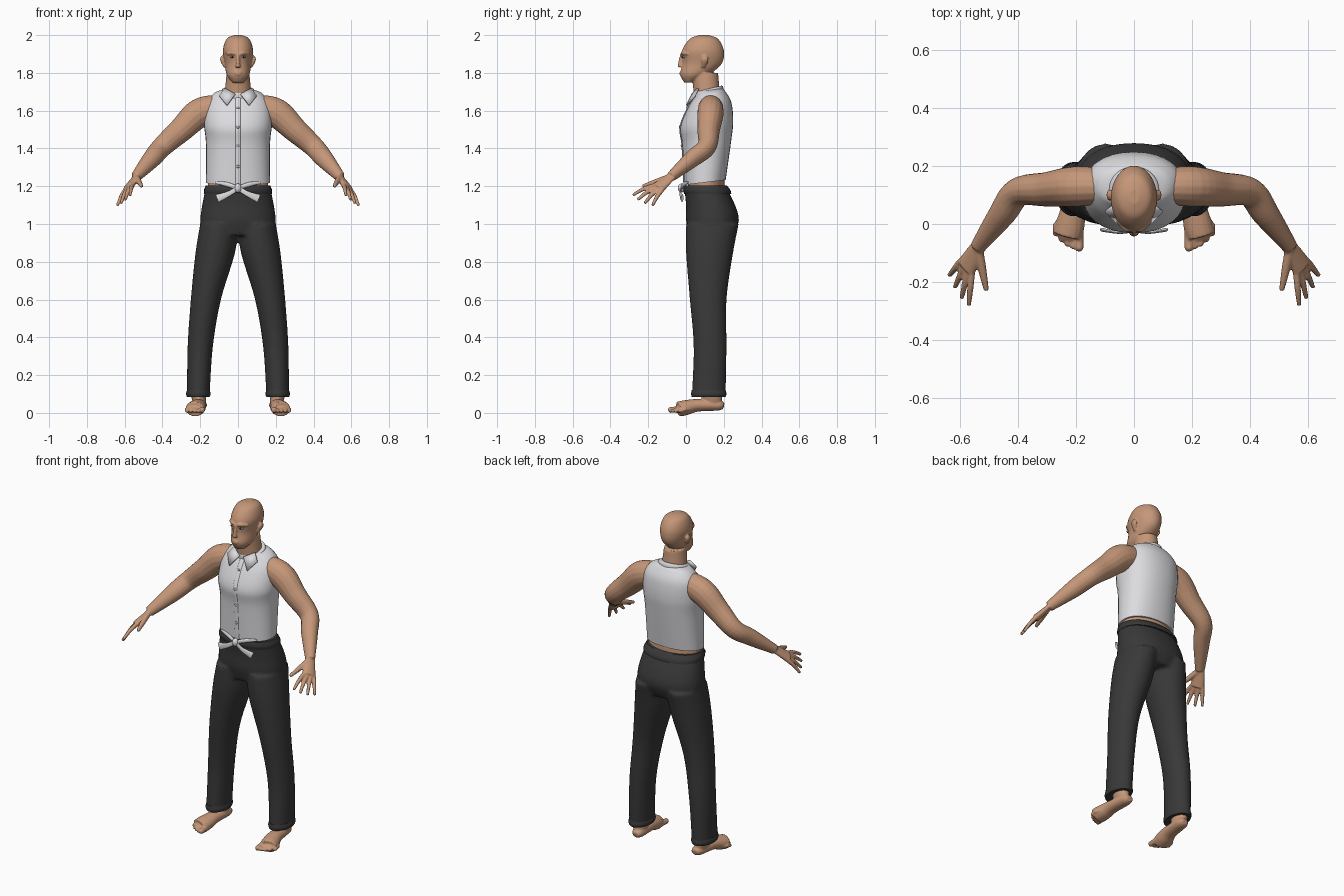
import bpy, bmesh, math
from mathutils import Vector

default_cube = bpy.data.objects.get("Cube")
if default_cube:
    bpy.data.objects.remove(default_cube)


def material(name, *rgb):
    mat = bpy.data.materials.new(name)
    mat.use_nodes = True
    mat.diffuse_color = (*rgb, 1)
    mat.node_tree.nodes["Principled BSDF"].inputs["Base Color"].default_value = (*rgb, 1)
    return mat


SKIN = material("skin", .56, .31, .19)
WHITE = material("white cloth", .72, .72, .75)
CHARCOAL = material("charcoal cloth", .04, .04, .04)
GREY = material("button grey", .45, .45, .47)
EYE = material("eye white", .6, .55, .5)
BROWN = material("dark brown", .05, .03, .02)
SIDES = {"left": 1, "right": -1}
SIDEWAYS, FORWARD, UP = Vector((1, 0, 0)), Vector((0, 1, 0)), Vector((0, 0, 1))


def spline(rows, steps=6):
    """Smooth curve passing through rows of any number of values."""
    rows = [Vector(row) for row in rows]
    out = []
    for i, (a, b) in enumerate(zip(rows, rows[1:])):
        start = (b - rows[max(i - 1, 0)]) / 2
        end = (rows[min(i + 2, len(rows) - 1)] - a) / 2
        for k in range(steps):
            t = k / steps
            out.append(a + start * t + ((b - a) * 3 - start * 2 - end) * t ** 2
                       + ((a - b) * 2 + start + end) * t ** 3)
    return out + [rows[-1]]


def circle(count, box=1):
    """Unit circle, squarer when box is below one."""
    def bulge(value):
        return math.copysign(abs(value) ** box, value)
    angles = [math.tau * i / count for i in range(count)]
    return [(bulge(math.cos(a)), bulge(math.sin(a))) for a in angles]


def bridge(bm, rings):
    """Join rings of points into a capped tube."""
    loops = [[bm.verts.new(point) for point in ring] for ring in rings]
    for low, high in zip(loops, loops[1:]):
        for i in range(len(low)):
            bm.faces.new((low[i - 1], low[i], high[i], high[i - 1]))
    bm.faces.new(loops[0])
    bm.faces.new(loops[-1])


def loft(bm, rows, side=1, tilt=0, box=1):
    """Stacked ovals: height, half width, front, back and optional centre x."""
    rings = []
    for z, half, front, back, x in spline([(*row, 0)[:5] for row in rows]):
        mid, depth = (front + back) / 2, (back - front) / 2
        rings.append([(side * (x + half * c), mid + depth * s, z + tilt * depth * s)
                      for c, s in circle(32, box)])
    bridge(bm, rings)


def tube(bm, rows, across, side=1, flat=1):
    """Oval tube through points with a radius; flat scales it away from across."""
    rows = spline(rows)
    path = [row.xyz for row in rows]
    rings = []
    for i, (point, row) in enumerate(zip(path, rows)):
        along = (path[min(i + 1, len(path) - 1)] - path[max(i - 1, 0)]).normalized()
        wide = (across - along * along.dot(across)).normalized() * row[3]
        thin = along.cross(wide) * flat
        ring = [point + wide * c + thin * s for c, s in circle(16)]
        rings.append([(side * p.x, p.y, p.z) for p in ring])
    bridge(bm, rings)


def ball(bm, centre, *size):
    made = bmesh.ops.create_uvsphere(bm, u_segments=16, v_segments=12, radius=1)
    for vert in made["verts"]:
        vert.co = Vector(centre) + vert.co * Vector(size) if len(size) == 1 else Vector(
            [c + v * s for c, v, s in zip(centre, vert.co, size)])


def finish(bm, name, mat, voxel=0, soften=0):
    bmesh.ops.recalc_face_normals(bm, faces=bm.faces)
    for face in bm.faces:
        face.smooth = True
    mesh = bpy.data.meshes.new(name)
    bm.to_mesh(mesh)
    bm.free()
    mesh.set_sharp_from_angle(angle=math.radians(50))
    mesh.materials.append(mat)
    obj = bpy.data.objects.new(name, mesh)
    bpy.context.collection.objects.link(obj)
    if voxel:
        fuse = obj.modifiers.new("fuse", "REMESH")
        fuse.mode, fuse.voxel_size, fuse.use_smooth_shade = "VOXEL", voxel, True
        smooth = obj.modifiers.new("soften", "SMOOTH")
        smooth.factor, smooth.iterations = .5, soften
    return obj


# Head, neck and bare waist
body = bmesh.new()
loft(body, [(1.75, .03, -.01, .04), (1.79, .06, -.03, .12), (1.85, .07, -.02, .19), (1.92, .08, -.02, .2),
            (1.98, .06, .02, .17), (2, .02, .07, .12)])
loft(body, [(1.6, .08, .05, .2), (1.7, .07, .04, .18), (1.8, .06, .03, .17)])
loft(body, [(1.1, .16, .01, .21), (1.3, .16, .01, .2)])

# Nose and lips
tube(body, [(0, -.02, 1.9, .01), (0, -.03, 1.86, .01), (0, -.03, 1.83, .015)], SIDEWAYS)
ball(body, (0, -.025, 1.802), .021, .01, .005)
ball(body, (0, -.025, 1.792), .018, .01, .006)

# Landmarks of the left arm
chest, shoulder = Vector((.08, .13, 1.62)), Vector((.2, .13, 1.59))
elbow, wrist, knuckles = Vector((.4, .11, 1.41)), Vector((.54, -.08, 1.25)), Vector((.58, -.15, 1.19))
palm = Vector((.6, .7, -.4)).normalized()

for side in SIDES.values():
    # Brow and ear
    tube(body, [(.01, -.02, 1.9, .008), (.03, -.018, 1.905, .008), (.06, .01, 1.9, .005)], UP, side)
    tube(body, [(.07, .09, 1.83, .01), (.085, .1, 1.87, .02), (.08, .1, 1.89, .01)], FORWARD, side, .5)

    # Arm and palm
    tube(body, [(*chest, .06), (*shoulder, .07), (*shoulder.lerp(elbow, .5), .06), (*elbow, .05),
                (*elbow.lerp(wrist, .4), .045), (*wrist, .026)], FORWARD, side, 1.1)
    tube(body, [(*elbow.lerp(wrist, .9), .027), (*wrist, .028), (*knuckles, .042)], palm, side, .5)

    # Fingers fan out from the index to the little finger
    for i in range(4):
        root = knuckles + palm * (i - 1.5) * .021
        reach = Vector((.01, -.11, -.05)).lerp(Vector((.04, -.05, -.08)), i / 3)
        if i in (1, 2):
            reach *= 1.1
        bend = root + reach / 2 + UP * .007
        tube(body, [(*root, .012), (*bend, .011), (*(root + reach), .008)], palm, side)
    thumb = wrist + Vector((-.03, -.15, -.05))
    tube(body, [(*wrist, .018), (*wrist.lerp(thumb, .6), .014), (*thumb, .009)], palm, side)

    # Ankle, foot and toes
    loft(body, [(.03, .03, .1, .19, .2), (.1, .04, .08, .19, .21), (.2, .04, .08, .18, .21)], side)
    tube(body, [(.2, .2, .035, .02), (.2, .17, .04, .035), (.21, .06, .04, .042), (.22, 0, .028, .05),
                (.23, -.04, .02, .05)], SIDEWAYS, side, .8)
    ball(body, (side * .225, -.01, .02), .052, .05, .02)
    for i in range(5):
        x, r = .19 + i * .02, .011 if i else .016
        tip = i * i * .003 - .08
        tube(body, [(x, 0, .02, r), (x, tip, r, r)], SIDEWAYS, side)
        ball(body, (side * x, tip, r), r, r, r)
finish(body, "body", SKIN, voxel=.005, soften=3)

# Eyes
for label, side in SIDES.items():
    for part, mat, y, size in (("eye", EYE, -.01, (.013, .01, .006)), ("iris", BROWN, -.018, (.005,) * 3)):
        bm = bmesh.new()
        ball(bm, (side * .03, y, 1.884), *size)
        finish(bm, label + "_" + part, mat)

# Trousers
bm = bmesh.new()
loft(bm, [(1.2, .17, -.01, .21), (1.1, .19, 0, .26), (1.02, .2, 0, .28), (.94, .19, .02, .25)], box=.9)
for side in SIDES.values():
    loft(bm, [(.09, .06, .03, .21, .21), (.35, .067, .04, .215, .2), (.6, .08, .02, .215, .17),
              (.85, .105, 0, .25, .12), (1, .1, 0, .28, .1)], side)
finish(bm, "trousers", CHARCOAL, voxel=.01, soften=6)

# Waistband and trouser cuffs
bm = bmesh.new()
loft(bm, [(1.16, .18, -.01, .24), (1.18, .18, -.015, .235), (1.205, .17, -.01, .215)], box=.9)
finish(bm, "waistband", CHARCOAL)
for label, side in SIDES.items():
    bm = bmesh.new()
    loft(bm, [(.085, .06, .03, .21, .21), (.1, .065, .027, .214, .21), (.12, .06, .03, .21, .21)], side)
    finish(bm, label + "_cuff", CHARCOAL)

# Sleeveless shirt
lean = .12
shirt = [(1.22, .17, -.01, .21), (1.43, .17, -.02, .24), (1.53, .18, -.03, .25), (1.63, .17, .01, .24),
         (1.69, .13, .05, .21), (1.71, .08, .05, .19)]
bm = bmesh.new()
loft(bm, shirt, tilt=lean, box=.9)
finish(bm, "shirt", WHITE)

# Collar band and points
bm = bmesh.new()
loft(bm, [(1.68, .09, .04, .2), (1.71, .085, .04, .195), (1.715, .07, .05, .18)], tilt=.25)
finish(bm, "collar_band", WHITE)
for label, side in SIDES.items():
    bm = bmesh.new()
    corners = [(.015, .03, 1.69), (.07, .06, 1.72), (.1, .04, 1.68), (.06, 0, 1.63)]
    bm.faces.new([bm.verts.new((side * x, y, z)) for x, y, z in corners])
    flap = finish(bm, label + "_collar_point", WHITE)
    flap.modifiers.new("thickness", "SOLIDIFY").thickness = .01

# Placket and buttons follow the shirt front
edge = [(0, front, z - lean * (back - front) / 2) for z, half, front, back in spline(shirt)]
bm = bmesh.new()
tube(bm, [(*point, .013) for point in edge[:24]], SIDEWAYS, flat=.3)
finish(bm, "placket", WHITE)
for number, step in enumerate((3, 6, 12, 18)):
    bm = bmesh.new()
    ball(bm, Vector(edge[step]) - FORWARD * .004, .008, .004, .008)
    finish(bm, f"button_{number}", GREY)

# Tied shirt tails
bm = bmesh.new()
knot = Vector((0, -.025, 1.19))
ball(bm, knot, .018, .018, .024)
for side in SIDES.values():
    tube(bm, [(*knot, .012), (.05, -.03, 1.16, .014), (.11, -.02, 1.135, .022)], UP, side, .3)
    tube(bm, [(*knot, .01), (.06, -.01, 1.21, .012), (.12, .01, 1.22, .006)], UP, side, .6)
finish(bm, "shirt_knot", WHITE)
